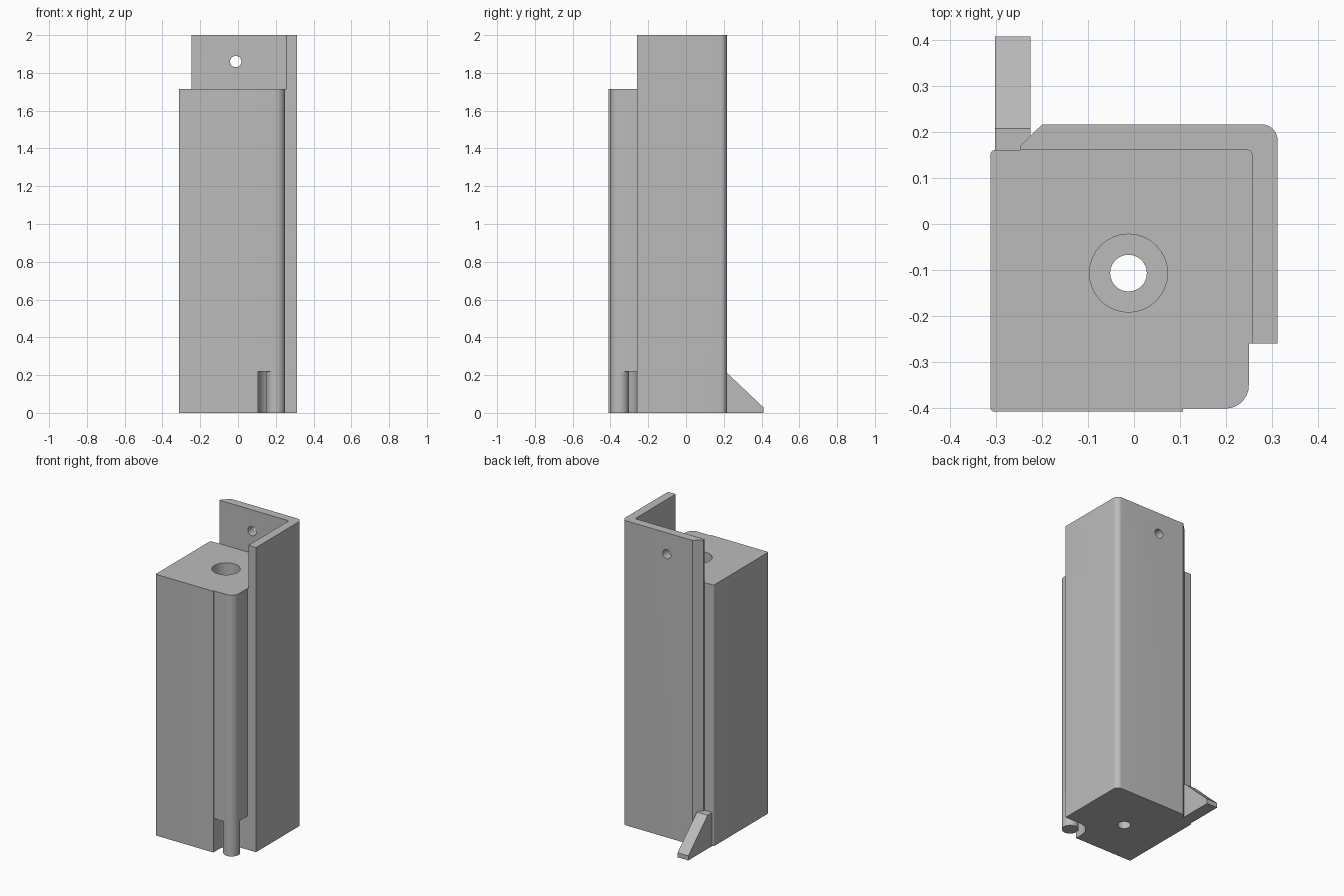
import bpy, bmesh, math
from mathutils import Vector, Matrix

cube = bpy.data.objects.get("Cube")
if cube:
    bpy.data.objects.remove(cube, do_unlink=True)

grey = bpy.data.materials.new("plain grey")
grey.use_nodes = True
colour = (0.5, 0.5, 0.5, 1)
grey.diffuse_color = colour
grey.node_tree.nodes["Principled BSDF"].inputs["Base Color"].default_value = colour


def outline(corners, steps=8):
    """Turn (x, y, radius) corners into a filleted closed outline."""
    pts = []
    for i, (x, y, r) in enumerate(corners):
        p = Vector((x, y))
        if r == 0:
            pts.append(p)
            continue
        a = (Vector(corners[i - 1][:2]) - p).normalized()
        b = (Vector(corners[(i + 1) % len(corners)][:2]) - p).normalized()
        centre = p + (a + b) * r          # right-angled corners only
        for k in range(steps + 1):
            t = k / steps * math.pi / 2
            pts.append(centre - b * r * math.cos(t) - a * r * math.sin(t))
    return pts


def prism(name, pts, low, high, matrix=None):
    """Extrude an outline from low to high along its local z axis."""
    bm = bmesh.new()
    face = bm.faces.new([bm.verts.new((p[0], p[1], low)) for p in pts])
    new = bmesh.ops.extrude_face_region(bm, geom=[face])["geom"]
    bmesh.ops.translate(bm, vec=(0, 0, high - low),
                        verts=[v for v in new if isinstance(v, bmesh.types.BMVert)])
    if matrix:
        bm.transform(matrix)
    bmesh.ops.recalc_face_normals(bm, faces=bm.faces)
    mesh = bpy.data.meshes.new(name)
    bm.to_mesh(mesh)
    bm.free()
    mesh.materials.append(grey)
    obj = bpy.data.objects.new(name, mesh)
    bpy.context.collection.objects.link(obj)
    return obj


def circle(x, y, r, n=32):
    return [(x + r * math.cos(k * math.tau / n), y + r * math.sin(k * math.tau / n))
            for k in range(n)]


def cut(obj, cutter):
    mod = obj.modifiers.new("cut", "BOOLEAN")
    mod.operation, mod.solver, mod.object = "DIFFERENCE", "EXACT", cutter
    bpy.ops.object.select_all(action="DESELECT")
    bpy.context.view_layer.objects.active = obj
    obj.select_set(True)
    bpy.ops.object.modifier_apply(modifier=mod.name)
    bpy.data.objects.remove(cutter, do_unlink=True)


def smooth(obj):
    bpy.ops.object.select_all(action="DESELECT")
    bpy.context.view_layer.objects.active = obj
    obj.select_set(True)
    bpy.ops.object.shade_smooth_by_angle(angle=math.radians(30))


# Local x, y, z become world y, z, x: outlines drawn in the side plane
SIDE = Matrix(((0, 0, 1, 0), (1, 0, 0, 0), (0, 1, 0, 0), (0, 0, 0, 1)))
# Local x, y, z become world x, z, -y: outlines drawn in the front plane
FRONT = Matrix.Rotation(math.pi / 2, 4, "X")

BORE = (-0.012, -0.107)
NOTCH_TOP = 0.22

# Main block with a stepped, rounded front corner
block = prism("main_block", outline([
    (-0.313, -0.409, 0.01), (0.107, -0.409, 0), (0.107, -0.402, 0),
    (0.25, -0.402, 0.05), (0.25, -0.26, 0), (0.257, -0.26, 0),
    (0.257, 0.161, 0.01), (-0.313, 0.161, 0.01)]), 0, 1.715)
cut(block, prism("bore_cutter", circle(*BORE, 0.085), 0.06, 1.8))
cut(block, prism("drain_cutter", circle(*BORE, 0.04), -0.1, 0.2))
cut(block, prism("notch_cutter", outline([
    (0.107, -0.5, 0), (0.4, -0.5, 0), (0.4, -0.26, 0), (0.107, -0.26, 0.093)]),
    -0.1, NOTCH_TOP))
smooth(block)

# Pin standing in the notch under the rounded corner
smooth(prism("corner_pin", circle(0.2, -0.352, 0.05), 0, NOTCH_TOP))

# Tall angle bracket wrapped round the back and one side
bracket = prism("angle_bracket", outline([
    (0.257, -0.26, 0), (0.313, -0.26, 0), (0.313, 0.217, 0.035), (-0.2, 0.217, 0),
    (-0.247, 0.171, 0), (-0.247, 0.161, 0), (0.257, 0.161, 0.01)]), 0, 2)
cut(bracket, prism("back_hole_cutter", circle(BORE[0], 1.86, 0.03), -0.4, 0, FRONT))
cut(bracket, prism("side_hole_cutter", circle(BORE[1], 1.86, 0.03), 0.1, 0.5, SIDE))
smooth(bracket)

# Sloping foot with a shallow channel along its top
foot = prism("sloping_foot", [(0.155, 0), (0.409, 0), (0.409, 0.03),
                              (0.208, NOTCH_TOP), (0.155, NOTCH_TOP)],
             -0.303, -0.225, SIDE)
cut(foot, prism("channel_cutter", [(0.183, NOTCH_TOP + 0.001), (0.429, -0.012),
                                   (0.5, 0.4), (0.183, 0.4)], -0.28, -0.247, SIDE))
